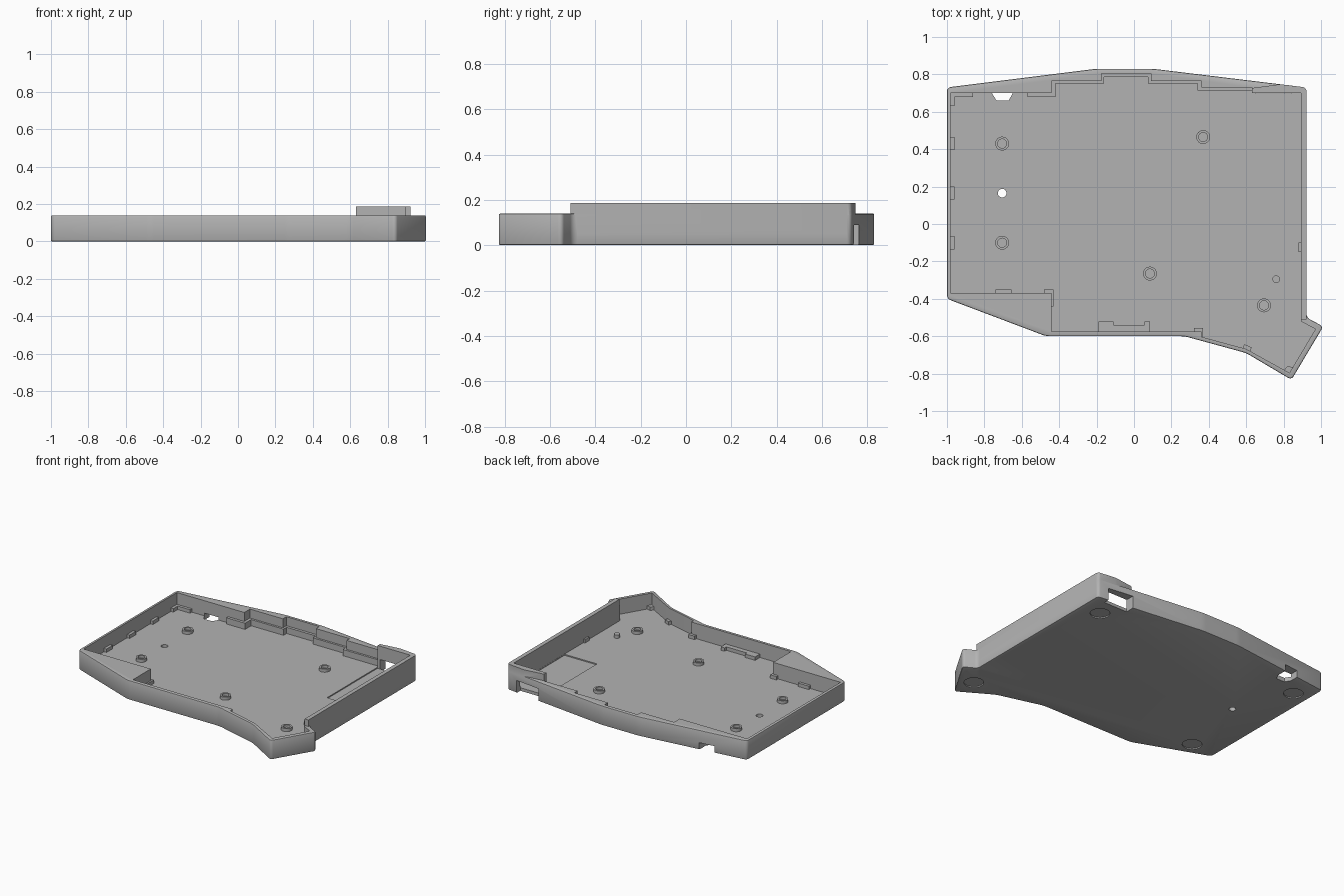
import bpy, bmesh
from math import radians, pi, cos, sin

old = bpy.data.objects.get("Cube")
if old:
    bpy.data.objects.remove(old, do_unlink=True)

grey = bpy.data.materials.new("case grey")
grey.use_nodes = True
GREY = (0.45, 0.45, 0.45, 1)
grey.diffuse_color = GREY
grey.node_tree.nodes["Principled BSDF"].inputs["Base Color"].default_value = GREY

FLOOR, RIM, HIGH_RIM = 0.03, 0.14, 0.187


def prism(name, pts, z0, z1, corner=0, pick=lambda v: True, edge=0):
    """Extrude an outline, with optional rounded corners and softened rims."""
    bm = bmesh.new()
    base = bm.faces.new([bm.verts.new((x, y, z0)) for x, y in pts])
    top = bmesh.ops.extrude_face_region(bm, geom=[base])["geom"]
    for v in top:
        if isinstance(v, bmesh.types.BMVert):
            v.co.z = z1
    bmesh.ops.recalc_face_normals(bm, faces=bm.faces[:])

    def upright(e):
        return abs(e.verts[0].co.z - e.verts[1].co.z) > 1e-4
    if corner:
        edges = [e for e in bm.edges if upright(e) and pick(e.verts[0].co)]
        bmesh.ops.bevel(bm, geom=edges, offset=corner, segments=4, profile=0.5,
                        affect='EDGES', clamp_overlap=True)
    if edge:
        edges = [e for e in bm.edges if not upright(e)]
        bmesh.ops.bevel(bm, geom=edges, offset=edge, segments=2, profile=0.5,
                        affect='EDGES', clamp_overlap=True)
    mesh = bpy.data.meshes.new(name)
    bm.to_mesh(mesh)
    bm.free()
    mesh.materials.append(grey)
    ob = bpy.data.objects.new(name, mesh)
    bpy.context.collection.objects.link(ob)
    return ob


def box(name, x0, x1, y0, y1, z0, z1):
    return prism(name, [(x0, y0), (x1, y0), (x1, y1), (x0, y1)], z0, z1)


def disc(name, x, y, r, z0, z1):
    ring = [(x + r * cos(i * pi / 16), y + r * sin(i * pi / 16)) for i in range(32)]
    return prism(name, ring, z0, z1)


def combine(target, tool, operation='DIFFERENCE'):
    mod = target.modifiers.new("combine", 'BOOLEAN')
    mod.operation, mod.solver, mod.object = operation, 'EXACT', tool
    bpy.context.view_layer.objects.active = target
    bpy.ops.object.modifier_apply(modifier=mod.name)
    bpy.data.objects.remove(tool, do_unlink=True)


def smooth(ob):
    bpy.ops.object.select_all(action='DESELECT')
    ob.select_set(True)
    bpy.context.view_layer.objects.active = ob
    bpy.ops.object.shade_smooth_by_angle(angle=radians(30))


# Outer block with its angled thumb corner
outline = [(-1, 0.73), (-0.2, 0.83), (0.1, 0.83), (0.922, 0.73), (0.922, -0.5),
           (1.012, -0.548), (0.842, -0.833), (0.6, -0.69), (0.27, -0.6),
           (-0.47, -0.6), (-1, -0.4)]
case = prism("case_tray", outline, 0, RIM, corner=0.02, edge=0.007)

# Taller rim along the right side and back right corner
high = [(0.63, 0.69), (0.63, 0.727), (0.78, 0.747), (0.922, 0.73),
        (0.922, -0.51), (0.88, -0.51), (0.88, 0.69)]
combine(case, prism("high_rim", high, 0.05, HIGH_RIM, corner=0.02,
                    pick=lambda v: v.x > 0.9 and v.y > 0.7), 'UNION')

# Stepped inner cavity
cavity = [(-0.98, 0.7), (-0.44, 0.7), (-0.44, 0.765), (-0.175, 0.765),
          (-0.175, 0.805), (0.09, 0.805), (0.09, 0.765), (0.36, 0.765),
          (0.36, 0.73), (0.63, 0.73), (0.63, 0.7), (0.892, 0.7),
          (0.892, -0.52), (0.97, -0.562), (0.831, -0.796), (0.6, -0.668),
          (0.36, -0.603), (0.36, -0.575), (-0.44, -0.575), (-0.44, -0.37),
          (-0.98, -0.37)]
combine(case, prism("cavity", cavity, FLOOR, 0.4))

# Shallow floor pocket, back openings and small floor hole
combine(case, box("pocket", 0.63, 0.891, 0.12, 0.699, FLOOR - 0.008, 0.06))
combine(case, box("port", 0.65, 0.84, 0.699, 0.9, -0.1, 0.09))
slot = [(-0.735, 0.66), (-0.67, 0.66), (-0.648, 0.7), (-0.648, 0.9),
        (-0.76, 0.9), (-0.76, 0.7)]
combine(case, prism("slot", slot, -0.1, 0.05))
combine(case, disc("hole", -0.705, 0.165, 0.023, -0.1, 0.1))

# Round foot recesses underneath
for x, y in [(-0.88, 0.58), (0.77, 0.57), (-0.8, -0.36), (0.82, -0.66)]:
    combine(case, disc("foot_recess", x, y, 0.065, -0.1, 0.008))
smooth(case)

# Support ledges and tabs along the inner walls: x range, y range
LEDGE, TAB = 0.075, 0.055
ledges = [(-0.57, -0.42, 0.68, 0.71), (-0.45, -0.42, 0.68, 0.77),
          (-0.43, -0.16, 0.75, 0.77), (-0.18, -0.16, 0.75, 0.81),
          (-0.17, 0.075, 0.785, 0.81), (0.075, 0.1, 0.75, 0.81),
          (0.08, 0.35, 0.75, 0.77), (0.34, 0.37, 0.715, 0.77),
          (0.35, 0.64, 0.715, 0.735)]
tabs = [(-0.985, -0.86, 0.68, 0.705), (-0.985, -0.96, 0.63, 0.7),
        (-0.74, -0.655, -0.375, -0.35), (-0.48, -0.43, -0.375, -0.35),
        (-0.45, -0.43, -0.44, -0.36), (-0.19, 0.085, -0.58, -0.54),
        (-0.19, -0.11, -0.55, -0.52), (0.055, 0.085, -0.55, -0.52),
        (0.32, 0.37, -0.58, -0.555), (0.345, 0.37, -0.605, -0.56),
        (0.88, 0.895, -0.15, -0.1)]
tabs += [(-0.985, -0.96, y - 0.035, y + 0.035) for y in (0.43, 0.165, -0.1)]
for kind, rows, top in (("back_ledge", ledges, LEDGE), ("wall_tab", tabs, TAB)):
    for x0, x1, y0, y1 in rows:
        box(kind, x0, x1, y0, y1, FLOOR - 0.005, top)

# Slanted tabs at the thumb corner
prism("thumb_tab", [(0.58, -0.665), (0.62, -0.682), (0.63, -0.66), (0.59, -0.643)],
      FLOOR - 0.005, TAB)
prism("thumb_tab", [(0.8, -0.785), (0.831, -0.8), (0.85, -0.766), (0.82, -0.76)],
      FLOOR - 0.005, TAB)

# Hollow screw posts
for x, y in [(-0.705, 0.43), (-0.705, -0.1), (0.37, 0.465), (0.085, -0.265),
             (0.695, -0.435)]:
    post = disc("screw_post", x, y, 0.037, FLOOR - 0.005, 0.052)
    combine(post, disc("bore", x, y, 0.024, FLOOR + 0.004, 0.1))
    smooth(post)

# Plain support pin
smooth(disc("support_pin", 0.76, -0.295, 0.02, FLOOR - 0.005, 0.055))
